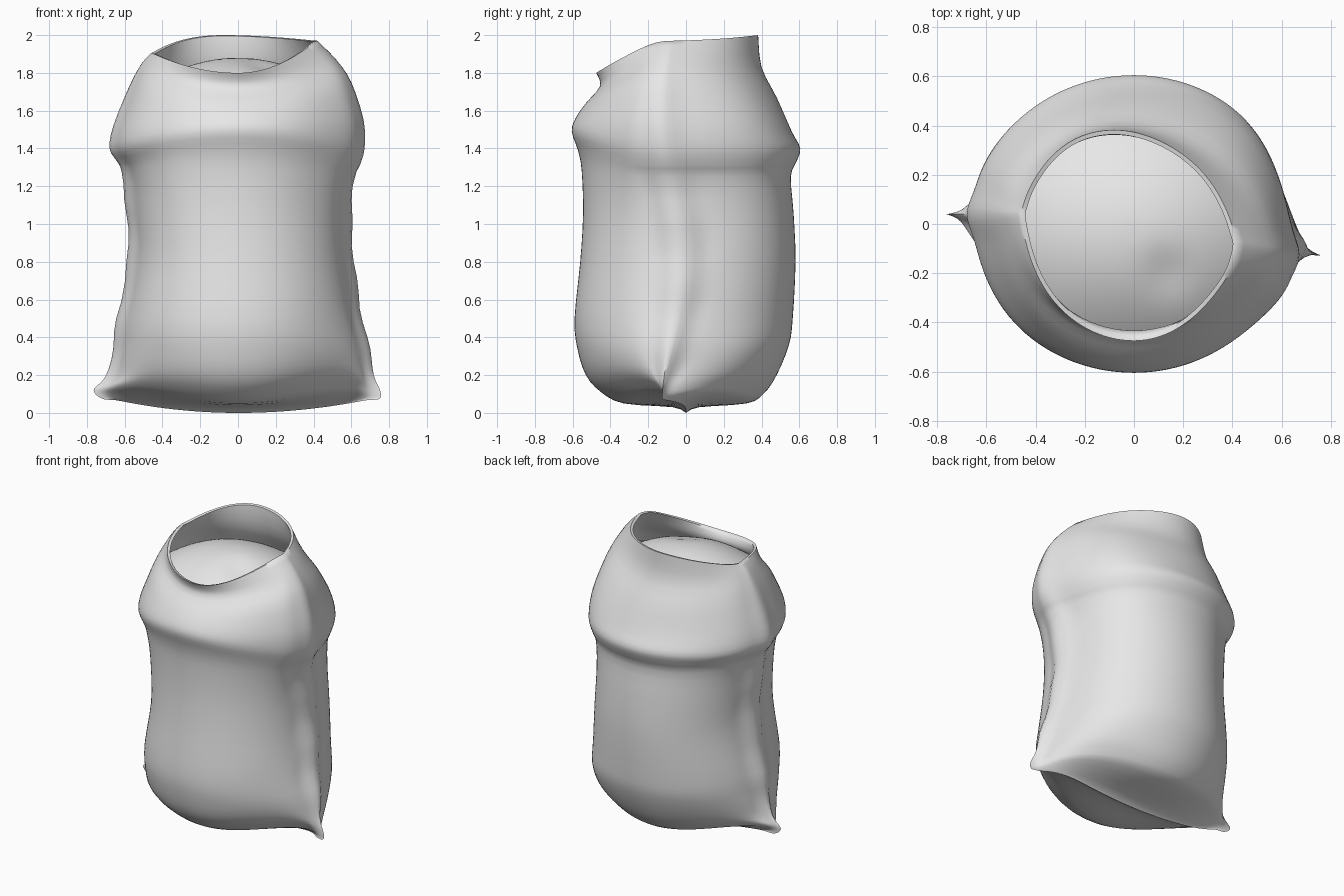
import bpy
import bmesh
from math import sin, cos, pi, exp, copysign

cube = bpy.data.objects.get("Cube")
if cube:
    bpy.data.objects.remove(cube, do_unlink=True)

SEGMENTS = 120
STEPS = 3

# Profiles from the sewn bottom to the rim: (distance from centre, height)
front = [(0, 0), (.07, .03), (.33, .05), (.45, .11), (.53, .2), (.575, .34),
         (.59, .5), (.56, .8), (.545, 1.05), (.552, 1.28), (.572, 1.39),
         (.605, 1.49), (.585, 1.56), (.53, 1.64), (.455, 1.73), (.475, 1.8)]
back = [(0, 0), (.07, .03), (.32, .05), (.41, .1), (.48, .2), (.545, .36),
        (.565, .5), (.58, .8), (.57, 1.05), (.555, 1.25), (.585, 1.33),
        (.605, 1.4), (.56, 1.49), (.48, 1.67), (.4, 1.83), (.382, 2)]
left = [(.735, .07), (.745, .075), (.755, .09), (.75, .13), (.725, .2),
        (.695, .34), (.65, .55), (.615, .8), (.6, 1.05), (.62, 1.25),
        (.645, 1.31), (.67, 1.4), (.665, 1.55), (.6, 1.75), (.52, 1.87),
        (.42, 1.97)]
right = [(.7, .07), (.725, .08), (.75, .1), (.755, .13), (.7, .19), (.665, .34),
         (.64, .5), (.585, .8), (.59, 1.05), (.615, 1.27), (.64, 1.33),
         (.68, 1.4), (.66, 1.52), (.575, 1.73), (.51, 1.85), (.46, 1.905)]
# Section shape: one is an ellipse, two is a pointed lens
pointed = [2.2, 2.2, 2.1, 1.8, 1.35, 1.08, .96, .9, .87, .87, .93, 1, 1, 1,
           1.08, 1.12]


def material(name, value):
    mat = bpy.data.materials.new(name)
    mat.use_nodes = True
    colour = (value, value, value, 1)
    mat.diffuse_color = colour
    mat.node_tree.nodes["Principled BSDF"].inputs["Base Color"].default_value = colour
    return mat


def ramp(value, start, end):
    return max(0, min(1, (value - start) / (end - start)))


def smooth_rows(rows):
    """Insert curved in-between rows."""
    result = []
    last = len(rows) - 1
    for i in range(last):
        a, b, c, d = (rows[max(0, min(last, i + k))] for k in (-1, 0, 1, 2))
        for s in range(STEPS):
            t = s / STEPS
            result.append([
                q + t / 2 * (r - p + t * (2 * p - 5 * q + 4 * r - w
                                          + t * (3 * (q - r) + w - p)))
                for p, q, r, w in zip(a, b, c, d)])
    return result + [list(rows[-1])]


def inset(row, amount, drop=0):
    """Shrink a row for the inside of the cloth."""
    f, fz, b, bz, l, lz, r, rz, p = row
    return [f - amount, fz - drop, b - amount, bz - drop,
            l - amount, lz - drop, r - amount, rz - drop, p]


def section(row):
    """Points of one ring, with a raised seam on each side."""
    f, fz, b, bz, l, lz, r, rz, p = row
    points = []
    for j in range(SEGMENTS):
        a = 2 * pi * j / SEGMENTS
        c, s = cos(a), sin(a)
        side, side_z = (l, lz) if c > 0 else (r, rz)
        depth, depth_z = (b, bz) if s > 0 else (f, fz)
        top = ramp(side_z, 1.6, 1.9)
        height = .045 - .02 * ramp(side_z, 1.2, 1.4) - .02 * top
        ridge = height * exp(-(s / .13) ** 2)
        if side_z < 1.2:
            ridge += .006 * sin(side_z * 19 + c) * abs(c) ** 20
        x = c * (side - height) + copysign(ridge, c)
        power = p
        if s > 0:
            # The mouth leans to one side at the back
            power += .2 * top
            x -= .08 * top * s * s
        shift = -.08 - .05 * cos(side_z * 4) if c > 0 else .04
        y = copysign(max(0, depth) * abs(s) ** power, s) + shift * c ** 8
        # The underside lifts a little between the corners and the middle
        lift = .035 * ramp(depth, .05, .3) * (1 - ramp(depth_z, .1, .4))
        z = side_z * c * c + depth_z * s * s + lift * sin(2 * a) ** 2
        points.append((x, y, z))
    return points


def loft(name, rings, mat, cap=False):
    bm = bmesh.new()
    loops = [[bm.verts.new(p) for p in ring] for ring in rings]
    for low, high in zip(loops, loops[1:]):
        for j in range(len(low)):
            k = (j + 1) % len(low)
            bm.faces.new((low[j], low[k], high[k], high[j]))
    if cap:
        bm.faces.new(loops[-1])
    bmesh.ops.remove_doubles(bm, verts=bm.verts[:], dist=.0005)
    mesh = bpy.data.meshes.new(name)
    bm.to_mesh(mesh)
    bm.free()
    mesh.materials.append(mat)
    obj = bpy.data.objects.new(name, mesh)
    bpy.context.collection.objects.link(obj)
    bpy.ops.object.select_all(action="DESELECT")
    obj.select_set(True)
    bpy.context.view_layer.objects.active = obj
    bpy.ops.object.shade_smooth_by_angle(angle=pi / 3)
    return obj


cloth = material("grey cloth", .8)

# Sack: outer cloth, rolled rim, then the inner wall
outer = smooth_rows([f + b + l + r + (p,) for f, b, l, r, p
                     in zip(front, back, left, right, pointed)])
inner = [inset(outer[-1], .018, .004)]
inner += [inset(row, .022) for row in reversed(outer[-8:-1])]
loft("sack", [section(row) for row in outer + inner], cloth)

# Filling: a low mound with a shallow dent
mound = []
for i in range(12):
    k = 1 - i / 12
    ring = []
    for j in range(SEGMENTS):
        a = 2 * pi * j / SEGMENTS
        x, y = .5 * k * cos(a), .42 * k * sin(a) - .03
        dent = .02 * exp(-((x - .14) ** 2 + (y + .2) ** 2) / .01)
        ring.append((x, y, 1.72 + .16 * (1 - k * k) - dent))
    mound.append(ring)
loft("filling", mound, cloth, cap=True)
